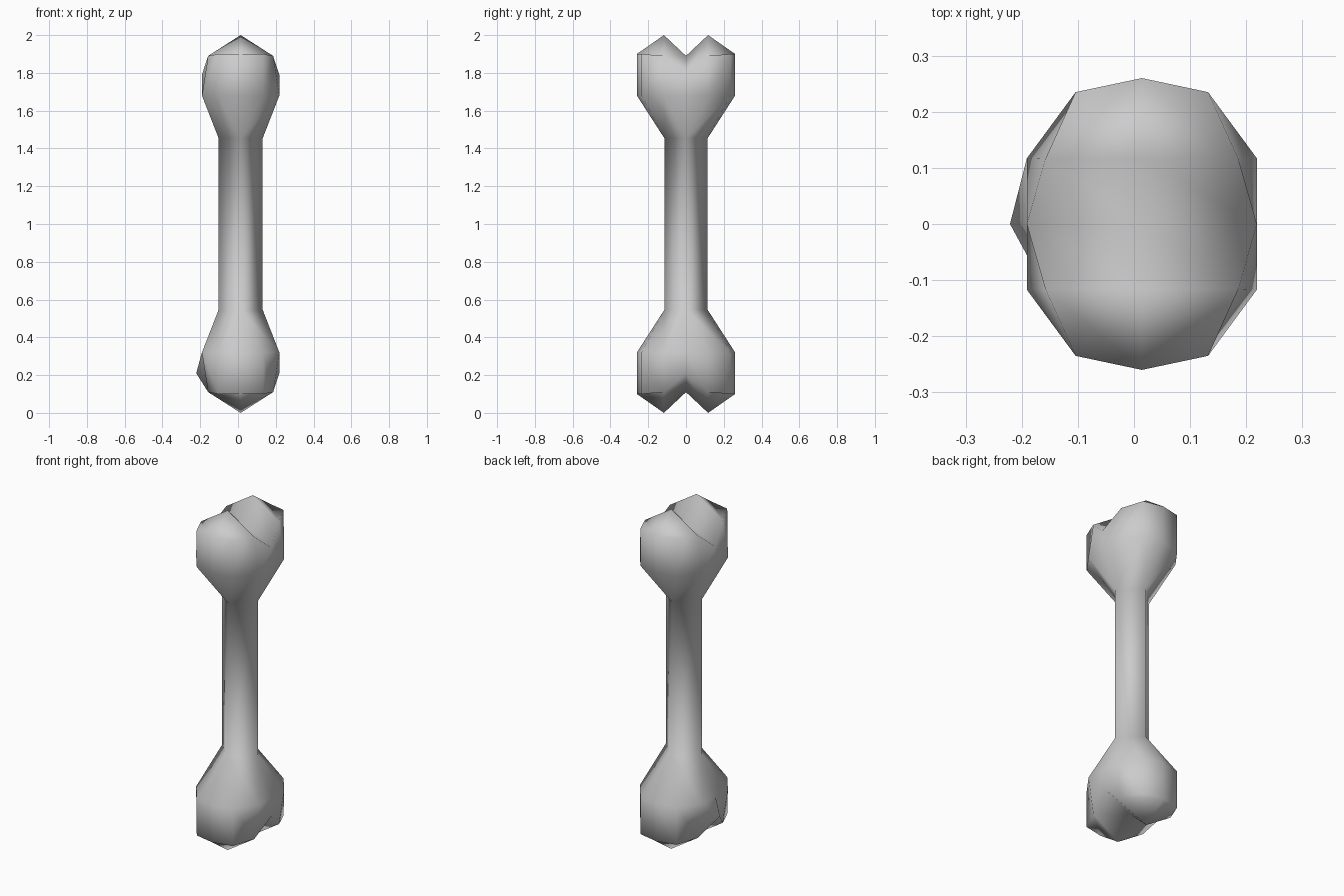
import bpy, bmesh

if "Cube" in bpy.data.objects:
    bpy.data.objects.remove(bpy.data.objects["Cube"], do_unlink=True)

mat = bpy.data.materials.new("bone_grey")
mat.use_nodes = True
grey = (0.6, 0.6, 0.6, 1)
mat.diffuse_color = grey
mat.node_tree.nodes["Principled BSDF"].inputs["Base Color"].default_value = grey

bm = bmesh.new()
MID_X = 0.014  # the shaft axis sits slightly off centre


def add_ring(quarter, height):
    """Twelve points, mirrored from the four (x, y, z offset) of one quarter."""
    a, b, c, d = quarter
    signs = [(a, 1, 1), (b, 1, 1), (c, 1, 1), (d, 1, 1), (c, -1, 1), (b, -1, 1),
             (a, -1, 1), (b, -1, -1), (c, -1, -1), (d, 1, -1), (c, 1, -1), (b, 1, -1)]
    return [bm.verts.new((MID_X + p[0] * sx, p[1] * sy, height(p[2])))
            for p, sx, sy in signs]


def add_end(height, bulge):
    """A two-lobed end; returns the four shaft corners below it."""
    low = add_ring([(.205, 0, 1.68), (.205, .117, 1.68),
                    (.118, .235, 1.68), (0, .26, 1.68)], height)
    high = add_ring([(.205, 0, 1.79), (.172, .116, 1.89),
                     (.118, .235, 1.90), (0, .26, 1.90)], height)
    high[6].co.x -= bulge
    neck = [bm.verts.new((MID_X + x, y, height(1.455)))
            for x, y in ((.117, 0), (0, .115), (-.117, 0), (0, -.115))]
    valley = bm.verts.new((MID_X, 0, height(1.89)))
    peaks = [bm.verts.new((MID_X, y, height(2))) for y in (.117, -.117)]

    # lobe walls
    for i in range(12):
        j = (i + 1) % 12
        bm.faces.new((low[i], low[j], high[j], high[i]))
    # flare from the neck
    for k in range(4):
        i = 3 * k
        bm.faces.new((neck[k], low[i], low[i - 1]))
        bm.faces.new((neck[k], low[(i + 1) % 12], low[i]))
        bm.faces.new((neck[k], neck[(k + 1) % 4], low[i + 2], low[i + 1]))
    # lobe tops, with the groove between them
    for peak, s in zip(peaks, (0, 6)):
        r = [high[(s + n) % 12] for n in range(7)]
        bm.faces.new((r[0], r[1], peak, valley))
        bm.faces.new((r[1], r[2], r[3], peak))
        bm.faces.new((r[3], r[4], r[5], peak))
        bm.faces.new((r[5], r[6], valley, peak))
    return neck


top = add_end(lambda z: z, 0)
bottom = add_end(lambda z: 2 - z, 0.03)
# shaft
for k in range(4):
    n = (k + 1) % 4
    bm.faces.new((bottom[k], bottom[n], top[n], top[k]))

bmesh.ops.recalc_face_normals(bm, faces=bm.faces)
for f in bm.faces:
    f.smooth = True
mesh = bpy.data.meshes.new("bone")
bm.to_mesh(mesh)
bm.free()
mesh.materials.append(mat)
bone = bpy.data.objects.new("bone", mesh)
bpy.context.collection.objects.link(bone)
